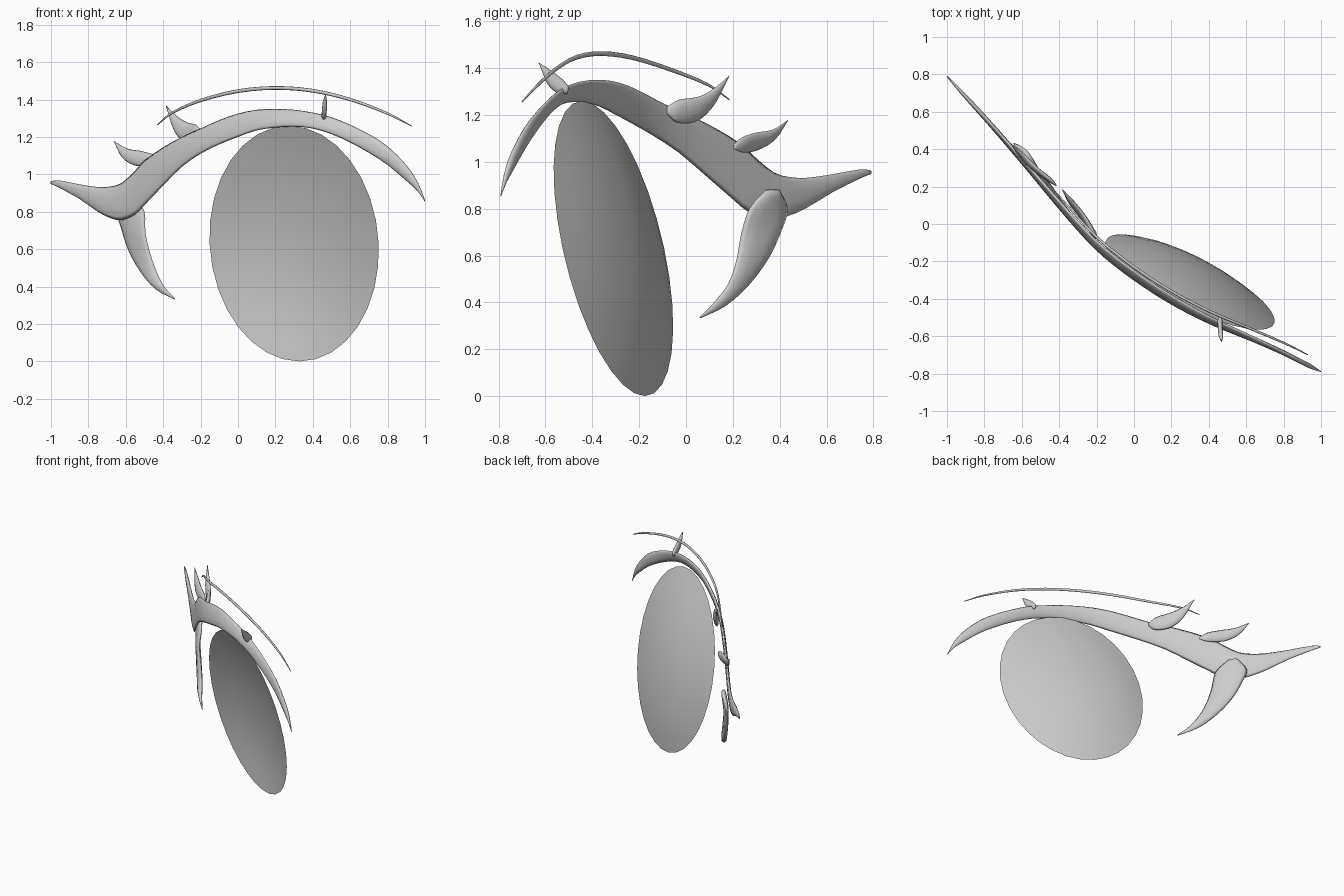
import bpy, bmesh, math
from mathutils import Vector

if "Cube" in bpy.data.objects:
    bpy.data.objects.remove(bpy.data.objects["Cube"])

grey = bpy.data.materials.new("plain grey")
grey.diffuse_color = (0.6, 0.6, 0.6, 1)
grey.use_nodes = True
grey.node_tree.nodes["Principled BSDF"].inputs["Base Color"].default_value = grey.diffuse_color


def finish(name, bm):
    bmesh.ops.recalc_face_normals(bm, faces=bm.faces)
    mesh = bpy.data.meshes.new(name)
    bm.to_mesh(mesh)
    bm.free()
    mesh.materials.append(grey)
    mesh.shade_smooth()
    ob = bpy.data.objects.new(name, mesh)
    bpy.context.collection.objects.link(ob)
    return ob


def spline(rows, t):
    """Catmull-Rom through rows of numbers, t in station units."""
    i = min(int(t), len(rows) - 2)
    f = t - i
    p1, p2 = Vector(rows[i]), Vector(rows[i + 1])
    p0 = Vector(rows[i - 1]) if i > 0 else p1 * 2 - p2
    p3 = Vector(rows[i + 2]) if i + 2 < len(rows) else p2 * 2 - p1
    return 0.5 * (2 * p1 + (p2 - p0) * f + (2 * p0 - 5 * p1 + 4 * p2 - p3) * f * f
                  + (3 * p1 - p0 - 3 * p2 + p3) * f ** 3)


def loft(name, edge_a, edge_b, thick, steps=3, sides=10, ratio=0.4):
    """Flattened oval sections spanning two edge lines."""
    n = (len(edge_a) - 1) * steps
    a = [spline(edge_a, i / steps) for i in range(n + 1)]
    b = [spline(edge_b, i / steps) for i in range(n + 1)]
    mid = [(p + q) / 2 for p, q in zip(a, b)]
    bm = bmesh.new()
    rings = []
    for i in range(n + 1):
        half = (a[i] - b[i]) / 2
        along = mid[min(i + 1, n)] - mid[max(i - 1, 0)]
        out = along.cross(half).normalized() * min(thick, half.length * ratio)
        ring = []
        for k in range(sides):
            w = 2 * math.pi * k / sides
            ring.append(bm.verts.new(mid[i] + half * math.cos(w) + out * math.sin(w)))
        rings.append(ring)
    for r, s in zip(rings, rings[1:]):
        for k in range(sides):
            j = (k + 1) % sides
            bm.faces.new((r[k], r[j], s[j], s[k]))
    bm.faces.new(rings[0])
    bm.faces.new(rings[-1])
    return finish(name, bm)


# Plan line that the lid and crease follow
PLAN = [0.79, 0.57, 0.335, 0.095, -0.125, -0.285, -0.415, -0.52, -0.605, -0.69, -0.79]


def plan_y(x):
    t = max(0, min(10, (x + 1) / 0.2))
    return spline([(y, 0) for y in PLAN], t)[0]


def lean(x):
    """Backward lean of the lid, strongest in the middle."""
    return math.cos(max(-1, min(1, x / 0.85)) * math.pi / 2)


# Upper eyelid: x, top z, bottom z
LID = [(-1, .962, .948), (-.96, .968, .93), (-.85, .947, .87), (-.75, .932, .80),
       (-.68, .935, .765), (-.62, .955, .755), (-.55, 1.02, .785), (-.5, 1.075, .835),
       (-.4, 1.145, .94), (-.3, 1.2, 1.04), (-.2, 1.245, 1.11), (-.1, 1.29, 1.16),
       (0, 1.325, 1.2), (.1, 1.345, 1.235), (.2, 1.35, 1.25), (.3, 1.345, 1.255),
       (.4, 1.33, 1.245), (.5, 1.305, 1.215), (.6, 1.265, 1.17), (.7, 1.215, 1.115),
       (.8, 1.15, 1.05), (.9, 1.05, .965), (.96, .96, .91), (1, .862, .852)]
loft("upper_eyelid", [(x, plan_y(x) + .038 * lean(x), t) for x, t, b in LID],
     [(x, plan_y(x) - .014 * lean(x), b) for x, t, b in LID], 0.013, 2)

# Lid crease: slim tapering strand
CREASE = [(-.43, 1.265), (-.35, 1.33), (-.2, 1.395), (0, 1.445), (.2, 1.462),
          (.4, 1.447), (.6, 1.4), (.8, 1.325), (.93, 1.257)]
wide = [.003, .007, .009, .01, .01, .01, .009, .007, .003]
loft("lid_crease", [(x, plan_y(x) + .055, z + w) for (x, z), w in zip(CREASE, wide)],
     [(x, plan_y(x) + .055, z - w) for (x, z), w in zip(CREASE, wide)], 0.008, 3, 8, 0.8)

# Lashes: two edge lines running from root to tip
loft("lower_lash",
     [(-.59, .40, .88), (-.645, .435, .80), (-.625, .41, .71), (-.585, .355, .59),
      (-.52, .27, .475), (-.44, .17, .385), (-.342, .062, .332)],
     [(-.55, .34, .88), (-.50, .27, .80), (-.495, .235, .69), (-.47, .215, .58),
      (-.435, .18, .48), (-.395, .12, .40), (-.336, .058, .336)], 0.018)
loft("outer_upper_lash",
     [(-.415, .205, 1.075), (-.45, .24, 1.105), (-.52, .30, 1.125), (-.59, .37, 1.137),
      (-.664, .435, 1.178)],
     [(-.415, .205, 1.055), (-.46, .24, 1.04), (-.55, .30, 1.047), (-.62, .375, 1.09),
      (-.662, .433, 1.172)], 0.014)
loft("middle_upper_lash",
     [(-.2, -.08, 1.235), (-.225, -.03, 1.265), (-.27, .05, 1.277), (-.325, .115, 1.31),
      (-.385, .185, 1.368)],
     [(-.2, -.08, 1.205), (-.225, -.04, 1.168), (-.285, .04, 1.17), (-.34, .11, 1.23),
      (-.382, .182, 1.36)], 0.015)
loft("inner_upper_lash",
     [(.46, -.5, 1.32), (.46, -.525, 1.35), (.463, -.57, 1.385), (.468, -.63, 1.425)],
     [(.46, -.505, 1.29), (.46, -.545, 1.292), (.463, -.59, 1.33), (.468, -.626, 1.415)],
     0.013, ratio=0.6)

# Iris: leaning oval dish hollow at the front
bm = bmesh.new()
SEG, RINGS = 32, 6
centre = Vector((0.3, -0.31, 0.63))


def dish(r, w):
    z = 0.63 * r * math.sin(w)
    x = 0.452 * r * math.cos(w) - 0.045 * z
    return bm.verts.new(centre + Vector((x, -0.48 * x - 0.235 * z + 0.1 * (1 - r * r), z)))


hub = dish(0, 0)
rows = [[dish(j / RINGS, 2 * math.pi * k / SEG) for k in range(SEG)] for j in range(1, RINGS + 1)]
for k in range(SEG):
    m = (k + 1) % SEG
    bm.faces.new((hub, rows[0][k], rows[0][m]))
    for r, s in zip(rows, rows[1:]):
        bm.faces.new((r[k], s[k], s[m], r[m]))
finish("iris", bm)
